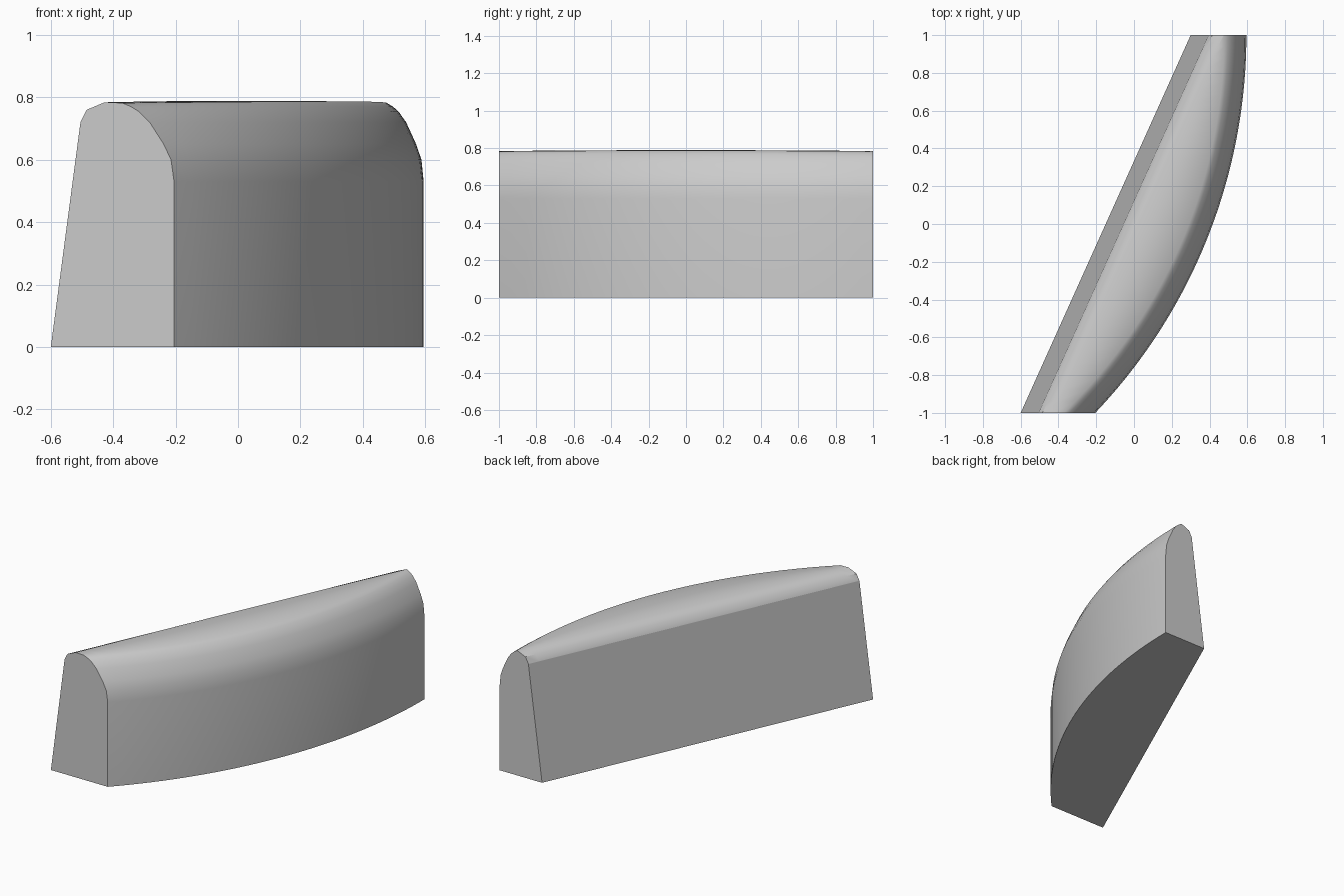
import bpy, bmesh, math

cube = bpy.data.objects.get("Cube")
if cube:
    bpy.data.objects.remove(cube, do_unlink=True)

# Warm-free neutral grey for the whole block
grey = bpy.data.materials.new("neutral grey")
grey.use_nodes = True
colour = (0.6, 0.6, 0.6, 1)
grey.diffuse_color = colour
grey.node_tree.nodes["Principled BSDF"].inputs["Base Color"].default_value = colour

RADIUS = 2.9       # plan radius of the curved side
EDGE_X = 0.595     # where the curved side meets the back end
STEPS = 32

# (inset, height) of the straight leaning side, then of the rounded curved side
STRAIGHT = [(0, 0), (0.095, 0.72), (0.115, 0.76), (0.172, 0.784)]
CURVED = [(0.118, 0.782), (0.098, 0.77), (0.08, 0.754), (0.056, 0.72),
          (0.024, 0.65), (0.007, 0.60), (0, 0.53), (0, 0)]


def section(y):
    """Cross-section of the block at depth y."""
    chord_x = -0.15 + 0.45 * y
    crown = 0.005 * (1 - y * y)
    points = [(chord_x + inset, z) for inset, z in STRAIGHT]
    for inset, z in CURVED:
        arc = math.sqrt((RADIUS - inset) ** 2 - (1 - y) ** 2)
        points.append((EDGE_X - RADIUS + arc, z))
    return [(x, y, z + (crown if z > 0.78 else 0)) for x, z in points]


# Loft the sections and close both ends
bm = bmesh.new()
rings = [[bm.verts.new(p) for p in section(-1 + 2 * i / STEPS)] for i in range(STEPS + 1)]
count = len(rings[0])
for a, b in zip(rings, rings[1:]):
    for j in range(count):
        k = (j + 1) % count
        bm.faces.new((a[j], a[k], b[k], b[j]))
    # Crisp crease at the top of the leaning side
bm.faces.new(rings[0])
bm.faces.new(rings[-1][::-1])
bmesh.ops.recalc_face_normals(bm, faces=bm.faces)
crease = [(a[1].index, b[1].index) for a, b in zip(rings, rings[1:])]
bm.verts.index_update()
crease = {frozenset((a[1].index, b[1].index)) for a, b in zip(rings, rings[1:])}

mesh = bpy.data.meshes.new("curved_block")
bm.to_mesh(mesh)
bm.free()
mesh.materials.append(grey)
block = bpy.data.objects.new("curved_block", mesh)
bpy.context.collection.objects.link(block)

# Smooth the rounded side, keep ends, base and crease sharp
bpy.ops.object.select_all(action="DESELECT")
block.select_set(True)
bpy.context.view_layer.objects.active = block
bpy.ops.object.shade_smooth_by_angle(angle=math.radians(40))
for edge in mesh.edges:
    if frozenset(edge.vertices) in crease:
        edge.use_edge_sharp = True
